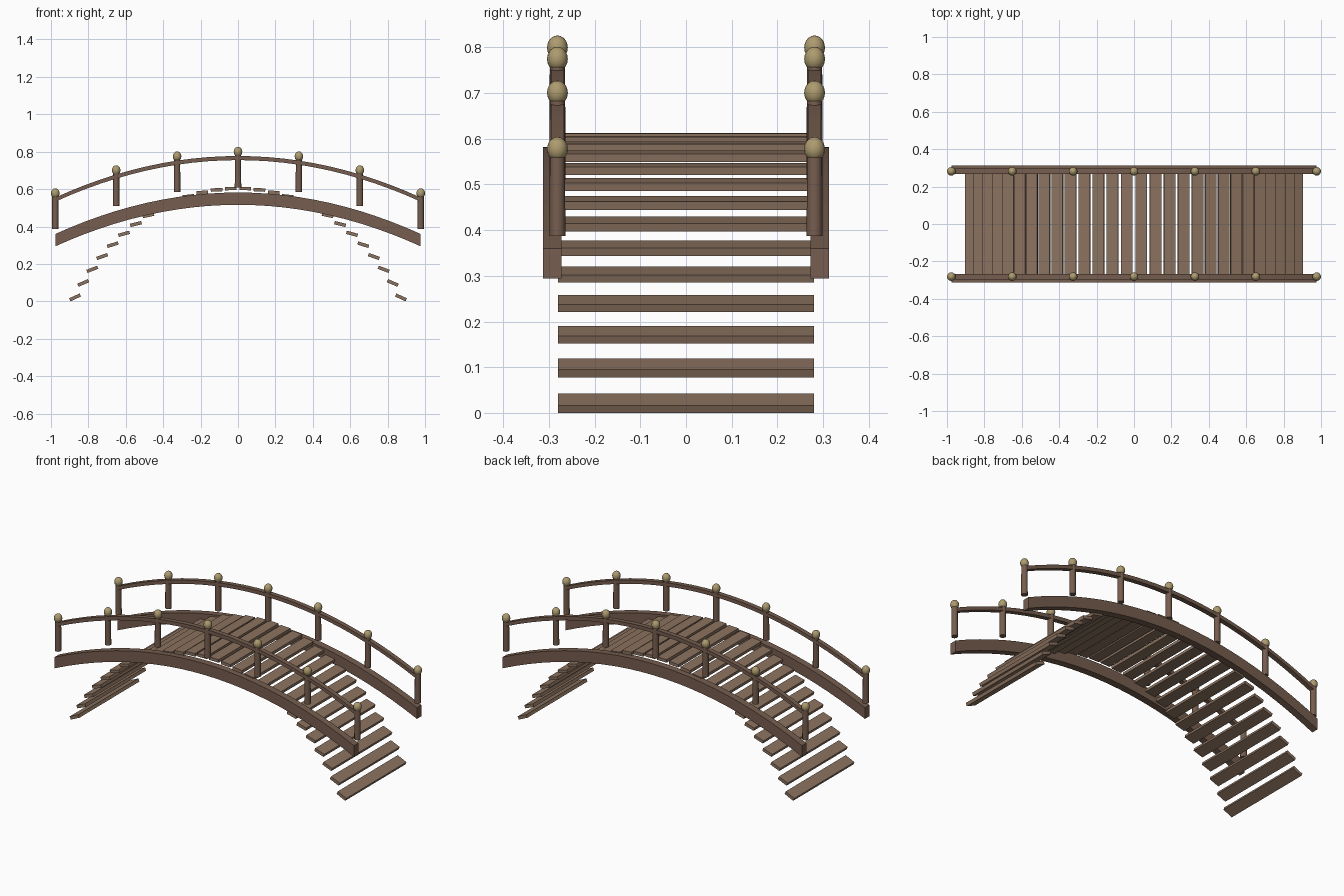
import bpy, bmesh, math
from mathutils import Matrix

if "Cube" in bpy.data.objects:
    bpy.data.objects.remove(bpy.data.objects["Cube"])

END = 0.977           # half length of the beams and rails


def material(name, color):
    m = bpy.data.materials.new(name)
    m.diffuse_color = (*color, 1)
    m.use_nodes = True
    m.node_tree.nodes["Principled BSDF"].inputs["Base Color"].default_value = m.diffuse_color
    return m


PLANK = material("plank_wood", (0.26, 0.17, 0.115))
FRAME = material("frame_wood", (0.18, 0.11, 0.077))
BRASS = material("brass", (0.42, 0.33, 0.16))


def drop(x):
    return 0.222 * (x / END) ** 2


def make_object(name, bm, mat, smooth=False):
    bmesh.ops.recalc_face_normals(bm, faces=bm.faces)
    me = bpy.data.meshes.new(name)
    bm.to_mesh(me)
    bm.free()
    me.materials.append(mat)
    ob = bpy.data.objects.new(name, me)
    bpy.context.collection.objects.link(ob)
    if smooth:
        bpy.ops.object.select_all(action='DESELECT')
        ob.select_set(True)
        bpy.context.view_layer.objects.active = ob
        bpy.ops.object.shade_smooth_by_angle(angle=math.radians(40))
    return ob


def arched_bar(name, y, width, z_mid, height, segments=24):
    """Rectangular bar swept along the arch with upright ends."""
    bm = bmesh.new()
    rings = []
    for i in range(segments + 1):
        x = -END + 2 * END * i / segments
        z = z_mid - drop(x)
        rings.append([bm.verts.new((x, y + sy * width / 2, z + sz * height / 2))
                      for sy, sz in ((-1, -1), (1, -1), (1, 1), (-1, 1))])
    for a, b in zip(rings, rings[1:]):
        for k in range(4):
            n = (k + 1) % 4
            bm.faces.new((a[k], a[n], b[n], b[k]))
    bm.faces.new(rings[0])
    bm.faces.new(rings[-1])
    return make_object(name, bm, FRAME)


# Side beams, handrails, posts and finials
for side, s in (("front", -1), ("back", 1)):
    arched_bar(f"{side}_beam", s * 0.293, 0.041, 0.549, 0.066)
    arched_bar(f"{side}_handrail", s * 0.2815, 0.028, 0.766, 0.022)
    for i in range(7):
        x = END * (i - 3) / 3
        d = drop(x)
        bm = bmesh.new()
        bmesh.ops.create_cone(bm, cap_ends=True, segments=12, radius1=0.0175,
                              radius2=0.0165, depth=0.18,
                              matrix=Matrix.Translation((x, s * 0.2815, 0.699 - d)))
        make_object(f"{side}_post_{i + 1}", bm, FRAME, True)
        bm = bmesh.new()
        bmesh.ops.create_uvsphere(bm, u_segments=16, v_segments=10, radius=0.0228,
                                  matrix=Matrix.Translation((x, s * 0.2815, 0.7995 - d))
                                  @ Matrix.Diagonal((1, 1, 1.17, 1)))
        make_object(f"{side}_finial_{i + 1}", bm, BRASS, True)

# Deck planks on a steeper arc, tilted along the walkway
for i in range(28):
    t = 0.0741 * (i - 13.5)
    x, z = 1.035 * math.sin(t), 0.604 - 1.267 * (1 - math.cos(t))
    bm = bmesh.new()
    bmesh.ops.create_cube(bm, size=1, matrix=Matrix.Translation((x, 0, z))
                          @ Matrix.Rotation(0.43 * t, 4, 'Y')
                          @ Matrix.Diagonal((0.062, 0.56, 0.018, 1)))
    make_object(f"plank_{i + 1}", bm, PLANK)
